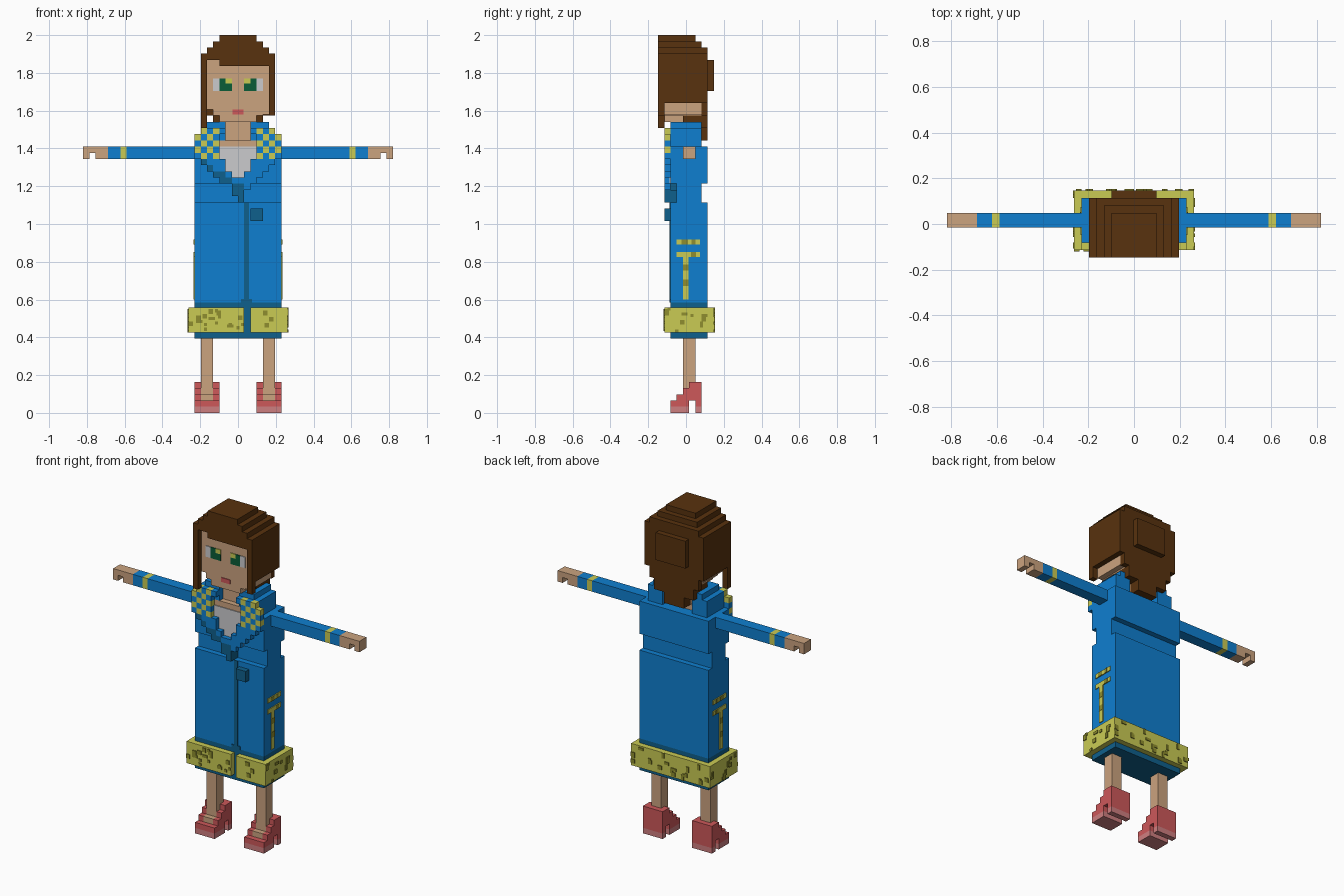
import bpy, bmesh, random
from mathutils import Matrix, Vector

if "Cube" in bpy.data.objects:
    bpy.data.objects.remove(bpy.data.objects["Cube"])

U = 2 / 61          # one block
T = 0.15            # plate thickness in blocks
random.seed(4)


def lin(c):
    c /= 255
    return c / 12.92 if c <= 0.04045 else ((c + 0.055) / 1.055) ** 2.4


COLOURS = {
    "blue": (15, 127, 208), "teal": (15, 96, 140), "skin": (203, 163, 127),
    "brown": (88, 50, 14), "yellow": (202, 203, 84), "olive": (142, 141, 46),
    "red": (205, 88, 90), "pink": (206, 126, 128), "grey": (203, 203, 206),
    "green": (10, 92, 55),
}
NAMES = list(COLOURS)
MATS = []
for n, rgb in COLOURS.items():
    m = bpy.data.materials.new(n)
    m.diffuse_color = (*[lin(c) for c in rgb], 1)
    m.use_nodes = True
    m.node_tree.nodes["Principled BSDF"].inputs["Base Color"].default_value = m.diffuse_color
    MATS.append(m)


def part(name, boxes, mirror=False):
    """Join boxes (colour, x0, x1, y0, y1, z0, z1), in blocks, into one object."""
    bm = bmesh.new()
    for sx in ((1, -1) if mirror else (1,)):
        for col, x0, x1, y0, y1, z0, z1 in boxes:
            if sx < 0:
                x0, x1 = -x1, -x0
            c = Vector((x0 + x1, y0 + y1, z0 + z1)) * U / 2
            s = Matrix.Diagonal((*(Vector((x1 - x0, y1 - y0, z1 - z0)) * U), 1))
            r = bmesh.ops.create_cube(bm, size=1, matrix=Matrix.Translation(c) @ s)
            for f in {f for v in r["verts"] for f in v.link_faces}:
                f.material_index = NAMES.index(col)
    me = bpy.data.meshes.new(name)
    for m in MATS:
        me.materials.append(m)
    bm.to_mesh(me)
    bm.free()
    ob = bpy.data.objects.new(name, me)
    bpy.context.collection.objects.link(ob)
    return ob


# Coat body, with the waist set in at front and back
part("coat", [
    ("teal", -7, 7, -2.5, 3.5, 12, 17.8),
    ("blue", -7, 7, -2.5, 3.5, 17.8, 34),
    ("blue", -7, 7, -1.5, 2.5, 34, 37),
    ("blue", -7, 7, -2.5, 3.5, 37, 43),
])
part("coat_opening", [("teal", 1, 1.8, -2.5 - T, -2.5, 17.8, 34),
                      ("teal", 0.5, 2.3, -2.5 - T, -2.5, 17.8, 18.4)])

# Furry hem ring, open at the front
part("hem_trim", [
    ("yellow", -8, 1, -3.5, -2.5, 13, 17), ("yellow", 2, 8, -3.5, -2.5, 13, 17),
    ("yellow", -8, 8, 3.5, 4.5, 13, 17),
    ("yellow", -8, -7, -2.5, 3.5, 13, 17), ("yellow", 7, 8, -2.5, 3.5, 13, 17),
])

# Random spots on the hem
spots = []
for face, length in (("front", 16), ("back", 16), ("left", 8), ("right", 8)):
    for i in range(int(length * 1.3)):
        w, h = random.choice([(1, 0.5), (0.5, 1), (0.75, 0.75), (0.5, 0.5)])
        a = round(random.uniform(0, length - w) * 4) / 4
        z = 13 + round(random.uniform(0, 4 - h) * 4) / 4
        if face == "front":
            if a - 8 < 2 and a + w - 8 > 1:
                continue
            spots.append(("olive", a - 8, a - 8 + w, -3.5 - T, -3.5, z, z + h))
        elif face == "back":
            spots.append(("olive", a - 8, a - 8 + w, 4.5, 4.5 + T, z, z + h))
        elif face == "left":
            spots.append(("olive", -8 - T, -8, a - 3.5, a - 3.5 + w, z, z + h))
        else:
            spots.append(("olive", 8, 8 + T, a - 3.5, a - 3.5 + w, z, z + h))
part("hem_spots", spots)

# Side embroidery
part("side_embroidery", [
    ("yellow", 7, 7 + T, -1.5, 2.3, 27.2, 28),
    ("olive", 7 + T, 7.2, -0.7, 0.3, 27.2, 28), ("olive", 7 + T, 7.2, 0.9, 1.5, 27.2, 28),
    ("yellow", 7, 7 + T, -1.5, 2.3, 25.2, 26),
    ("olive", 7 + T, 7.2, 0.8, 1.6, 25.2, 26),
    ("yellow", 7, 7 + T, -0.5, 0.4, 18.3, 25.2),
    ("olive", 7 + T, 7.2, -0.5, 0.4, 20.5, 21.5),
    ("olive", 7 + T, 7.2, -0.5, 0.4, 23, 24),
], mirror=True)

# Shirt, chest and neck
part("shirt", [("grey", -3, 3, -2.5 - T, -2.5, 37, 43)])
part("neck", [("skin", -3, 3, -2.5, 1.5, 43, 44), ("skin", -2, 2, -1.5, 1.5, 44, 47.2)])

# Standing collar
part("collar", [("blue", 3, 6, -2.5, 2.5, 43, 46),
                ("blue", 2, 3, -2.5, -1.5, 44, 47),
                ("blue", 3, 5, -2.5, 2.5, 46, 47)], mirror=True)

# Stepped lapels: height -> inner and outer edge; checked trim near the neck
ROWS = {45: (2, 6), 44: (3, 7), 43: (3, 7), 42: (3, 7), 41: (3, 7),
        40: (2, 6), 39: (2, 5), 38: (1, 4), 37: (0, 3), 36: (0, 2)}
lapels = []
for z, (a, b) in ROWS.items():
    for side in (-1, 1):
        if z == 36 and side < 0:
            continue
        for i in range(a, b):
            col = "blue"
            if z >= 41 and i >= 3 and (i + z) % 2 == 0:
                col = "yellow"
            if side < 0 and ((38 <= z <= 40 and i == b - 1) or (z in (37, 38) and i >= b - 2)):
                col = "teal"
            if z == 36 and i == 0:
                col = "teal"
            x0, x1 = sorted((side * i, side * (i + 1)))
            lapels.append((col, x0, x1, -3.5, -2.5, z, z + 1))
part("lapels", lapels)

# Sash and its hanging end
part("sash", [("teal", -1, 0, -3.5, -1.5, 35, 37), ("teal", 0, 1, -3.5, -1.5, 34, 36),
              ("teal", 2, 4, -3.5, -2.5, 31, 33)])

# Arms with cuff band and notched hands
part("arms", [
    ("blue", 7, 18, -0.5, 1.5, 41, 43), ("yellow", 18, 19, -0.5, 1.5, 41, 43),
    ("blue", 19, 21, -0.5, 1.5, 41, 43),
    ("skin", 21, 23, -0.5, 1.5, 41, 43), ("skin", 23, 24, -0.5, 1.5, 42, 43),
    ("skin", 24, 25, -0.5, 1.5, 41, 43),
], mirror=True)

# Legs and open-topped heeled shoes
part("legs", [("skin", 4, 6, -0.5, 1.5, 4, 12),
              ("skin", 4, 6, -1.5, -0.5, 2, 3), ("skin", 4, 6, -0.5, 0.5, 2, 4)], mirror=True)
shoe = [("pink", 3, 7, -2.5, 0.5, 0, 1), ("red", 3, 7, -2.5, 0.5, 1, 2),
        ("red", 3, 7, 0.5, 1.5, 2, 4), ("red", 3, 7, 1.5, 2.5, 1, 5),
        ("pink", 3, 7, 1.5, 2.5, 0, 1)]
for a, b in ((3, 4), (6, 7)):
    shoe += [("red", a, b, -1.5, -0.5, 2, 3), ("red", a, b, -0.5, 0.5, 2, 4),
             ("red", a, b, 0.5, 1.5, 4, 5)]
part("shoes", shoe, mirror=True)

# Head with narrower chin
part("head", [("skin", -5, 5, -3.5, 2.5, 49, 57.5), ("skin", -4, 4, -3.5, 2.5, 48, 49),
              ("skin", -3, 3, -3.5, 0.5, 47, 48), ("skin", 4, 5, -3.5, 2.5, 48.2, 49)])
F = -3.5
part("eyes", [
    ("grey", 3, 4, F - T, F, 52, 54), ("green", 1, 3, F - T, F, 52, 53.2),
    ("green", 2, 3, F - T, F, 53.2, 54), ("yellow", 1, 2, F - T, F, 53.2, 54),
], mirror=True)
part("lips", [("red", -0.9, 0.9, F - T, F, 48.2, 49)])

# Hair: stepped crown, sides, fringe, strands and back
part("hair", [
    ("brown", -3, 3, -4.5, 1.5, 60, 61), ("brown", -4, 4, -4.5, 2.5, 59, 60),
    ("brown", -5, 5, -4.5, 3.5, 58, 59), ("brown", -6, 6, -4.5, 3.5, 57, 58),
    ("brown", -6, -5, -4.5, 3.5, 50, 57), ("brown", 5, 6, -4.5, 3.5, 50, 57),
    ("brown", -3, 5, -4.5, -3.5, 56, 57),
    ("brown", -6, -5, -4.5, -3.5, 46, 50), ("brown", 5, 6, -4.5, -3.5, 48, 50),
    ("brown", -5, 5, 2.5, 3.5, 50, 57), ("brown", -5, 5, 2.5, 3.5, 48, 50),
    ("brown", -4, 4, -0.5, 3.5, 46, 48), ("brown", -2, 2, 1.5, 3.5, 44, 46),
    ("brown", -3, 3, 3.5, 4.5, 52, 57),
])
